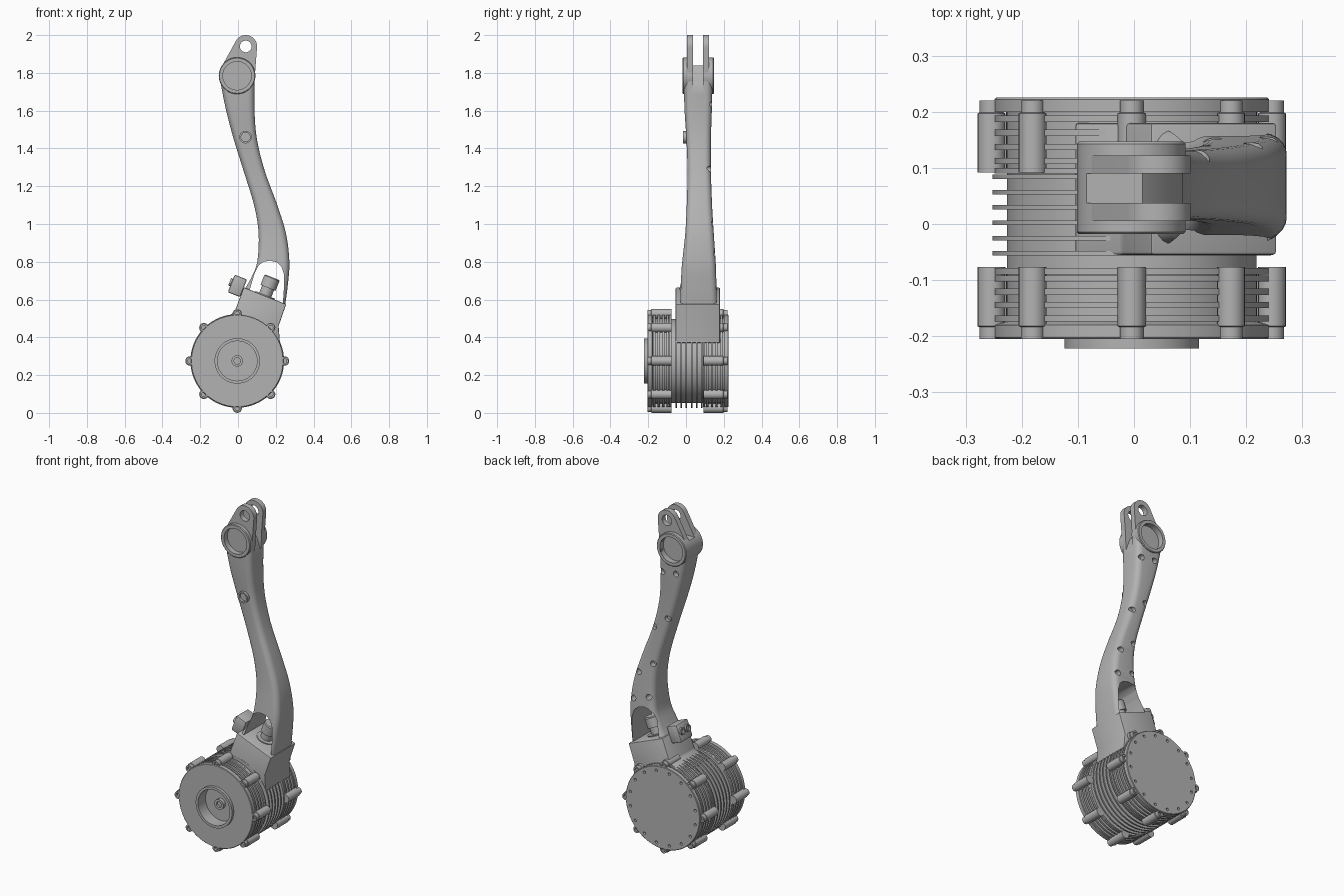
import bpy, bmesh, math
from mathutils import Matrix, Vector

cube = bpy.data.objects.get("Cube")
if cube:
    bpy.data.objects.remove(cube)

metal = bpy.data.materials.new("grey_metal")
metal.use_nodes = True
metal.diffuse_color = (0.45, 0.45, 0.45, 1)
metal.node_tree.nodes["Principled BSDF"].inputs["Base Color"].default_value = (0.45, 0.45, 0.45, 1)

CX, CZ = -0.004, 0.275                       # motor axis
TILT = math.radians(21.5)                    # lean of the bracket
ALONG_Y = Matrix.Rotation(-math.pi / 2, 4, 'X')
parts = []


def at(x, y, z):
    return Matrix.Translation((x, y, z))


MOTOR = at(CX, 0, CZ) @ ALONG_Y
BRACKET = at(CX, 0.064, CZ) @ Matrix.Rotation(TILT, 4, 'Y')


def finish(name, bm, matrix=Matrix(), keep=True, fix=True):
    if fix:
        bmesh.ops.recalc_face_normals(bm, faces=bm.faces[:])
    bm.transform(matrix)
    mesh = bpy.data.meshes.new(name)
    bm.to_mesh(mesh)
    bm.free()
    mesh.materials.append(metal)
    ob = bpy.data.objects.new(name, mesh)
    bpy.context.collection.objects.link(ob)
    if keep:
        parts.append(ob)
    else:
        ob.hide_render = True
    return ob


def lathe(name, profile, matrix, steps=64, keep=True):
    """Turn (radius, height) points around local z."""
    bm = bmesh.new()
    vs = [bm.verts.new((r, 0, h)) for r, h in profile]
    es = [bm.edges.new(p) for p in zip(vs, vs[1:])]
    if profile[0][0] > 0:
        es.append(bm.edges.new((vs[-1], vs[0])))
    bmesh.ops.spin(bm, geom=vs + es, axis=(0, 0, 1), cent=(0, 0, 0),
                   angle=math.tau, steps=steps, use_duplicate=False)
    bmesh.ops.remove_doubles(bm, verts=bm.verts[:], dist=1e-5)
    return finish(name, bm, matrix, keep)


def rod(name, r, h0, h1, matrix, steps=32, keep=True):
    return lathe(name, [(0, h0), (r, h0), (r, h1), (0, h1)], matrix, steps, keep)


def prism(name, outline, y0, y1, keep=True):
    bm = bmesh.new()
    f = bm.faces.new([bm.verts.new((x, y0, z)) for x, z in outline])
    new = bmesh.ops.extrude_face_region(bm, geom=[f], use_keep_orig=True)["geom"]
    bmesh.ops.translate(bm, vec=(0, y1 - y0, 0),
                        verts=[v for v in new if isinstance(v, bmesh.types.BMVert)])
    return finish(name, bm, keep=keep)


def box(name, size, matrix):
    bm = bmesh.new()
    bmesh.ops.create_cube(bm, size=1)
    bm.transform(Matrix.Diagonal((*size, 1)))
    return finish(name, bm, matrix)


def apply_modifier(ob, mod):
    with bpy.context.temp_override(object=ob, active_object=ob, selected_objects=[ob]):
        bpy.ops.object.modifier_apply(modifier=mod.name)


def cut(targets, cutter):
    for ob in targets:
        mod = ob.modifiers.new("cut", 'BOOLEAN')
        mod.operation, mod.solver, mod.object = 'DIFFERENCE', 'EXACT', cutter
        apply_modifier(ob, mod)
    bpy.data.objects.remove(cutter)


def soften(ob, width):
    mod = ob.modifiers.new("soft", 'BEVEL')
    mod.width, mod.segments, mod.limit_method = width, 2, 'ANGLE'
    apply_modifier(ob, mod)


def slotted_plate(name, radii, depth, matrix, steps=112):
    """Flat ring whose every second band carries staggered sunken slits."""
    bm = bmesh.new()
    rings = [[bm.verts.new((r * math.cos(math.tau * i / steps), r * math.sin(math.tau * i / steps), 0))
              for i in range(steps)] for r in radii]
    slits = []
    for k, (a, b) in enumerate(zip(rings, rings[1:])):
        for i in range(steps):
            j = (i + 1) % steps
            f = bm.faces.new((a[i], b[i], b[j], a[j]))
            if k % 2 and (i + 2 * k) % 7 > 1:
                slits.append(f)
    new = bmesh.ops.extrude_face_region(bm, geom=slits)["geom"]
    bmesh.ops.translate(bm, vec=(0, 0, -depth),
                        verts=[v for v in new if isinstance(v, bmesh.types.BMVert)])
    return finish(name, bm, matrix, fix=False)


def finned(core, tip, y0, y1, count, thick):
    """Profile points of evenly spaced fins between two heights."""
    pts = []
    for i in range(count):
        y = y0 + (y1 - y0) * (i + 0.5) / count
        pts += [(core, y - thick / 2), (tip, y - thick / 2), (tip, y + thick / 2), (core, y + thick / 2)]
    return pts


# Motor: finned centre and two finned end caps
lathe("motor_body", [(0, -0.1), (0.222, -0.1)] + finned(0.222, 0.248, -0.066, 0.098, 6, 0.008)
      + [(0.222, 0.12), (0, 0.12)], MOTOR)
lathe("front_cap", [(0, -0.15), (0.105, -0.15), (0.105, -0.222), (0.12, -0.222), (0.12, -0.197),
                    (0.2, -0.197), (0.2, -0.205), (0.242, -0.205), (0.245, -0.202), (0.245, -0.18)]
      + finned(0.224, 0.245, -0.18, -0.085, 4, 0.011)
      + [(0.224, -0.09), (0.245, -0.09), (0.245, -0.078), (0, -0.078)], MOTOR, 96)
back_cap = lathe("back_cap", [(0, 0.09), (0.245, 0.09), (0.245, 0.1), (0.224, 0.1)]
                 + finned(0.224, 0.245, 0.1, 0.2, 4, 0.011)
                 + [(0.224, 0.2), (0.245, 0.2), (0.245, 0.222), (0.242, 0.225), (0.2, 0.225),
                    (0.2, 0.215), (0, 0.215)], MOTOR, 96)
for i in range(16):
    a = math.tau * (i + 0.5) / 16
    cut([back_cap], rod("hole", 0.008, 0.21, 0.24,
                        at(0.218 * math.cos(a), 0, 0.218 * math.sin(a)) @ MOTOR, 12, False))

# Vent slits on both end faces
radii = [0.012]
while radii[-1] < 0.18:
    radii += [radii[-1] + 0.013, radii[-1] + 0.018]
slotted_plate("back_grille", radii + [0.201], 0.008, at(0, 0.225, 0) @ MOTOR)
rod("grille_hub", 0.012, 0.21, 0.225, MOTOR)
slotted_plate("front_grille", [0.119, 0.176, 0.182, 0.201], 0.007,
              at(CX, -0.205, CZ) @ Matrix.Rotation(math.pi / 2, 4, 'X'))
lathe("shaft_bolt", [(0, -0.155), (0.03, -0.155), (0.03, -0.175), (0.017, -0.175),
                     (0.017, -0.162), (0, -0.162)], MOTOR, 32)

# Eight clamp bolts around each cap
BOLT = [(0, 0), (0.025, 0), (0.025, 0.105), (0.021, 0.107), (0.021, 0.128),
        (0.012, 0.128), (0.012, 0.115), (0, 0.115)]
for i in range(8):
    a = math.tau * i / 8
    x, z = CX + 0.25 * math.cos(a), CZ + 0.25 * math.sin(a)
    lathe("front_bolt", BOLT, at(x, -0.077, z) @ Matrix.Rotation(math.pi / 2, 4, 'X'), 20)
    lathe("back_bolt", BOLT, at(x, 0.092, z) @ ALONG_Y, 20)

# Bracket that joins motor and arm
soften(prism("bracket", [(0.03, 0.665), (0.255, 0.575), (0.215, 0.46), (0.222, 0.37),
                         (0.1, 0.37), (-0.1, 0.42), (-0.105, 0.49), (-0.02, 0.53)],
             -0.055, 0.18), 0.006)
soften(box("side_connector", (0.07, 0.11, 0.1), BRACKET @ at(-0.145, 0, 0.37)), 0.008)
for y in (-0.026, 0.026):
    lathe("side_socket", [(0.013, 0), (0.021, 0), (0.021, 0.012), (0.013, 0.012)],
          BRACKET @ at(-0.179, y, 0.375) @ Matrix.Rotation(-math.pi / 2, 4, 'Y'), 24)

# Curved arm: rows of left x, left z, right x, right z, front y, back y
ROWS = [(0.035, 0.655, 0.25, 0.572, -0.037, 0.168), (0.07, 0.715, 0.264, 0.68, -0.03, 0.163),
        (0.102, 0.80, 0.272, 0.80, -0.02, 0.157), (0.109, 0.95, 0.254, 0.95, -0.004, 0.147),
        (0.085, 1.1, 0.208, 1.1, 0.004, 0.138), (0.03, 1.28, 0.142, 1.28, 0.008, 0.132),
        (-0.023, 1.45, 0.10, 1.45, 0.002, 0.132), (-0.065, 1.61, 0.087, 1.61, -0.008, 0.137),
        (-0.098, 1.78, 0.088, 1.78, -0.012, 0.141)]


def smooth_rows(rows, sub):
    out = []
    for i in range(len(rows) - 1):
        p0, p1, p2, p3 = (Vector(rows[min(max(k, 0), len(rows) - 1)]) for k in range(i - 1, i + 3))
        for s in range(sub):
            t = s / sub
            out.append(p1 + 0.5 * t * (p2 - p0 + t * (2 * p0 - 5 * p1 + 4 * p2 - p3
                                                      + t * (3 * (p1 - p2) + p3 - p0))))
    return out + [Vector(rows[-1])]


bm = bmesh.new()
loops = []
for xl, zl, xr, zr, y0, y1 in smooth_rows(ROWS, 5):
    w, d, r = math.hypot(xr - xl, zr - zl), y1 - y0, 0.034
    loop = []
    for q, (cu, cv) in enumerate([(w - r, d - r), (r, d - r), (r, r), (w - r, r)]):
        for s in range(6):
            a = math.pi / 2 * (q + s / 5)
            t = (cu + r * math.cos(a)) / w
            loop.append(bm.verts.new((xl + (xr - xl) * t, y0 + cv + r * math.sin(a), zl + (zr - zl) * t)))
    loops.append(loop)
for a, b in zip(loops, loops[1:]):
    for i in range(len(a)):
        j = (i + 1) % len(a)
        bm.faces.new((a[i], a[j], b[j], b[i]))
bm.faces.new(loops[0])
bm.faces.new(loops[-1])
arm = finish("arm", bm)

# Arched window through the foot of the arm, with a plug inside
cut([arm], prism("window", [(0.02, 0.56), (0.066, 0.665), (0.088, 0.74), (0.108, 0.78), (0.135, 0.8),
                            (0.17, 0.806), (0.205, 0.797), (0.23, 0.775), (0.243, 0.735),
                            (0.243, 0.66), (0.235, 0.54)], -0.2, 0.4, False))
lathe("plug", [(0, 0.33), (0.055, 0.33), (0.055, 0.38), (0.034, 0.38), (0.034, 0.42), (0.043, 0.42),
               (0.043, 0.475), (0.038, 0.48), (0, 0.48)], BRACKET @ at(0.01, 0, 0), 32)

# Screw holes on the back of the arm and one boss on the front
for x, z in [(0.06, 1.635), (-0.03, 1.645), (0.03, 1.36), (0.118, 1.29), (0.12, 1.07),
             (0.212, 1.0), (0.14, 0.87), (0.24, 0.84)]:
    cut([arm], rod("screw_hole", 0.017, 0.108, 0.2, at(x, 0, z) @ ALONG_Y, 20, False))
lathe("front_boss", [(0, 0.03), (0.033, 0.03), (0.033, -0.015), (0.024, -0.015),
                     (0.024, 0), (0, 0)], at(0.04, 0, 1.46) @ ALONG_Y, 32)

# Forked head: pivot boss and tip lugs
HEAD = at(-0.005, 0, 1.785) @ ALONG_Y
TIP = at(0.041, 0, 1.94) @ ALONG_Y
boss = lathe("pivot_boss", [(0, -0.018), (0.093, -0.018), (0.097, -0.014), (0.097, 0.143),
                            (0.093, 0.147), (0, 0.147)], HEAD)
bm = bmesh.new()
for m, r in ((HEAD, 0.094), (TIP, 0.06)):
    for y in (0.005, 0.122):
        bmesh.ops.create_circle(bm, segments=48, radius=r, matrix=m @ at(0, 0, y))
hull = bmesh.ops.convex_hull(bm, input=bm.verts[:])
bmesh.ops.delete(bm, geom=[v for v in hull["geom_interior"] if isinstance(v, bmesh.types.BMVert)],
                 context='VERTS')
bmesh.ops.dissolve_limit(bm, angle_limit=0.01, verts=bm.verts[:], edges=bm.edges[:])
lug = finish("tip_lugs", bm)
head = [boss, lug, arm]
for r, y0, y1 in ((0.036, -0.1, 0.3), (0.075, -0.1, 0.014), (0.075, 0.113, 0.3)):
    cut(head, rod("pivot_bore", r, y0, y1, HEAD, 48, False))
cut([lug], rod("tip_bore", 0.031, -0.1, 0.3, TIP, 32, False))
cut(head, prism("fork_slot", [(-0.2, 1.84), (0.015, 1.84), (0.06, 1.79), (0.092, 1.7),
                              (0.2, 1.69), (0.2, 2.1), (-0.2, 2.1)], 0.037, 0.09, False))

# Smooth shading with crisp edges
for ob in bpy.context.view_layer.objects:
    ob.select_set(ob in parts)
bpy.context.view_layer.objects.active = arm
bpy.ops.object.shade_smooth_by_angle(angle=math.radians(32))
